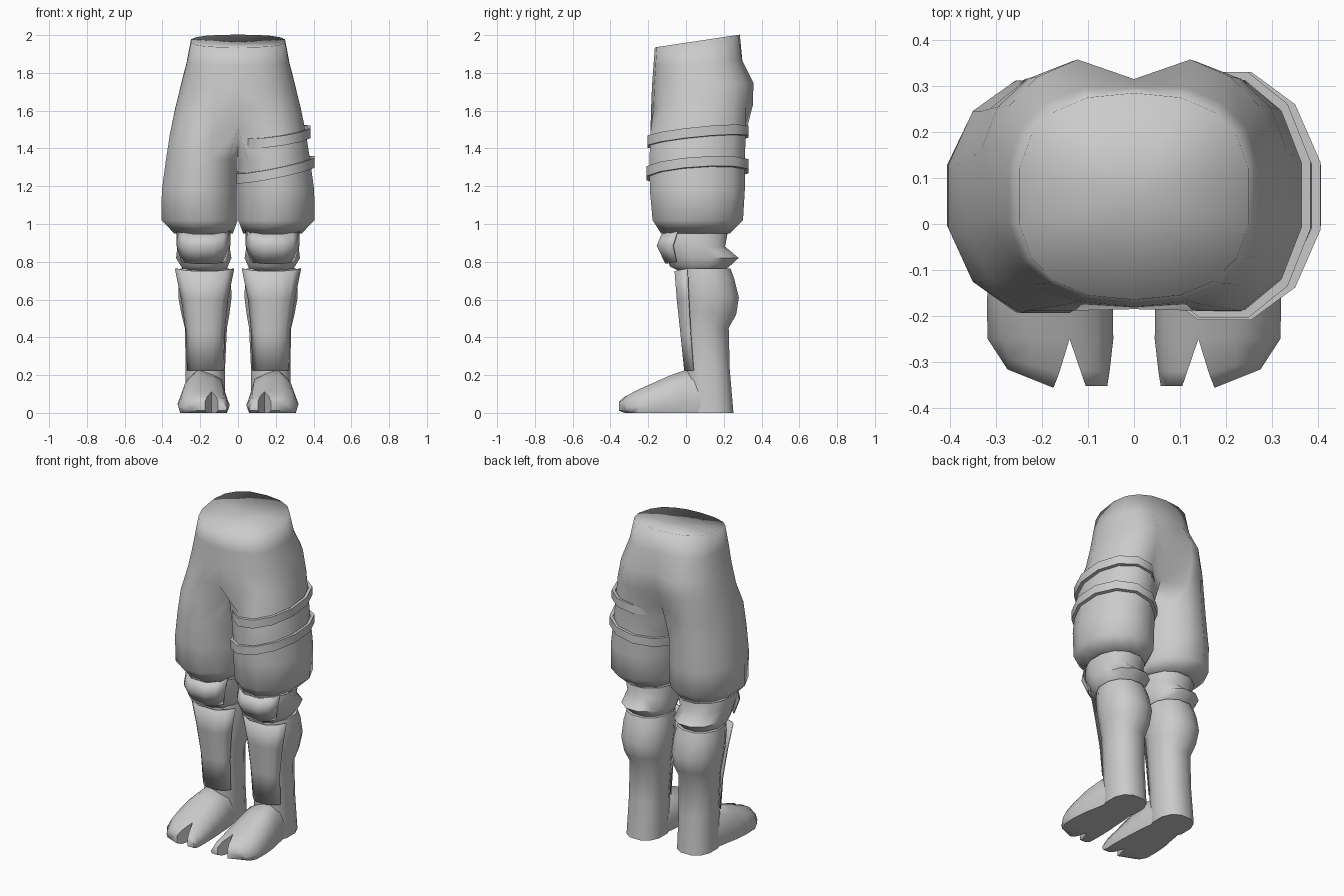
import bpy, bmesh
from math import sin, cos, pi, radians

if "Cube" in bpy.data.objects:
    bpy.data.objects.remove(bpy.data.objects["Cube"])


def spow(v, e):
    return (abs(v) ** e) * (1 if v >= 0 else -1)


def ring(z, x0, x1, y0, y1, n=2.05, tx=0.0, ty=0.0, count=12):
    """Rounded-box ring starting at the inner front corner."""
    cx, cy, rx, ry = (x0 + x1) / 2, (y0 + y1) / 2, (x1 - x0) / 2, (y1 - y0) / 2
    pts = []
    for i in range(count):
        a = radians(-135 + 360 * i / count)
        x = cx + rx * spow(cos(a), 2 / n)
        y = cy + ry * spow(sin(a), 2 / n)
        pts.append((x, y, z + tx * (x - cx) + ty * (y - cy)))
    return pts


def finish(name, bm, mirror=True, thick=0.0, angle=60):
    bmesh.ops.recalc_face_normals(bm, faces=bm.faces)
    me = bpy.data.meshes.new(name)
    bm.to_mesh(me)
    bm.free()
    ob = bpy.data.objects.new(name, me)
    bpy.context.collection.objects.link(ob)
    bpy.ops.object.select_all(action='DESELECT')
    ob.select_set(True)
    bpy.context.view_layer.objects.active = ob
    bpy.ops.object.shade_smooth_by_angle(angle=radians(angle))
    if thick:
        m = ob.modifiers.new("thickness", 'SOLIDIFY')
        m.thickness = thick
        m.offset = 0
    if mirror:
        ob.modifiers.new("mirror", 'MIRROR')
    return ob


def bridge(bm, a, b, closed=True):
    n = len(a)
    for i in range(n if closed else n - 1):
        j = (i + 1) % n
        bm.faces.new((a[i], a[j], b[j], b[i]))


def add_loft(bm, rows, closed=True, cap0=False, cap1=False):
    vs = [[bm.verts.new(p) for p in r] for r in rows]
    for a, b in zip(vs, vs[1:]):
        bridge(bm, a, b, closed)
    if cap0:
        bm.faces.new(vs[0])
    if cap1:
        bm.faces.new(vs[-1])
    return vs


# Trousers: half-rings for the hips, closed rings for the thigh
def hip_ring(z0, slope, X, y0, y1, groove):
    pts = []
    for i in range(10):
        t = pi * i / 9
        x = 0.0 if i in (0, 9) else X * sin(t) ** 0.85
        y = (y0 + y1) / 2 - (y1 - y0) / 2 * spow(cos(t), 0.75)
        if i == 9:
            y -= groove
        pts.append((x, y, z0 + slope * (y - y0)))
    return pts


bm = bmesh.new()
hips = add_loft(bm, [
    hip_ring(1.935, 0.15, 0.252, -0.165, 0.285, 0.0),
    hip_ring(1.84, 0.06, 0.275, -0.172, 0.308, 0.01),
    hip_ring(1.73, 0.03, 0.305, -0.18, 0.37, 0.055),
    hip_ring(1.61, 0.03, 0.335, -0.185, 0.366, 0.068)], closed=False)
crotch = ring(1.48, 0.0, 0.366, -0.197, 0.325)
for i, y, z in ((0, -0.09, 1.51), (9, 0.24, 1.50), (10, 0.14, 1.44), (11, 0.0, 1.44)):
    crotch[i] = (0.0, y, z)
thigh = add_loft(bm, [
    crotch,
    ring(1.34, -0.005, 0.388, -0.202, 0.32),
    ring(1.18, -0.005, 0.41, -0.2, 0.32),
    ring(1.02, -0.005, 0.413, -0.185, 0.31),
    ring(0.95, 0.022, 0.342, -0.138, 0.238),
    ring(0.97, 0.05, 0.30, -0.09, 0.19)])
bridge(bm, hips[-1], thigh[0][:10], closed=False)
# closed top, fanned from a point on the centre line
hub = bm.verts.new((0, 0.06, 1.955))
for a, b in zip(hips[0], hips[0][1:]):
    bm.faces.new((a, b, hub))
finish("trousers", bm, angle=120)

# Two slanted flat straps around one thigh
for name, z, tx, ty, (x0, x1, y0, y1) in (
        ("upper_thigh_strap", 1.463, 0.13, 0.10, (0.0, 0.39, -0.214, 0.34)),
        ("lower_thigh_strap", 1.287, 0.20, 0.07, (-0.018, 0.412, -0.218, 0.34))):
    bm = bmesh.new()
    rows = []
    for inset, dz in ((0.02, -0.026), (0, -0.026), (0, 0.026), (0.02, 0.026)):
        rows.append(ring(z + dz, x0 + inset, x1 - inset, y0 + inset,
                         y1 - inset, tx=tx, ty=ty))
    add_loft(bm, rows)
    finish(name, bm, mirror=False, angle=40)

# Knee wrap with a flared fold at the back
bm = bmesh.new()
add_loft(bm, [
    ring(1.0, 0.05, 0.31, -0.10, 0.20, n=2.4),
    ring(0.95, 0.035, 0.33, -0.125, 0.225, n=2.4),
    ring(0.88, 0.04, 0.325, -0.13, 0.212, n=2.4),
    ring(0.82, 0.03, 0.333, -0.108, 0.285),
    ring(0.775, 0.05, 0.305, -0.09, 0.235),
    ring(0.75, 0.06, 0.29, -0.04, 0.20)], cap0=True, cap1=True)
finish("knee_wrap", bm)


# Plates bent around the front of the leg
def plate_row(z, cx, w, y, d, lift=0.0):
    return [(cx + u * w, y + k * d, z + lift * k) for u, k in
            ((-1, 1), (-0.75, 0.45), (-0.38, 0.06), (0.38, 0.06), (0.75, 0.45), (1, 1))]


bm = bmesh.new()
add_loft(bm, [plate_row(0.945, 0.183, 0.14, -0.132, 0.09, 0.02),
              plate_row(0.885, 0.183, 0.14, -0.158, 0.09),
              plate_row(0.79, 0.183, 0.115, -0.11, 0.06, 0.01)], closed=False)
finish("knee_pad", bm, thick=0.006)

bm = bmesh.new()
add_loft(bm, [plate_row(0.75, 0.177, 0.155, -0.062, 0.07, 0.015),
              plate_row(0.60, 0.177, 0.122, -0.05, 0.065),
              plate_row(0.42, 0.173, 0.10, -0.03, 0.055),
              plate_row(0.225, 0.173, 0.095, -0.01, 0.05)], closed=False)
finish("shin_guard", bm, thick=0.006)

# Boot shaft with a bulging calf, running down into the heel
bm = bmesh.new()
add_loft(bm, [
    ring(0.765, 0.045, 0.31, -0.045, 0.24, n=2.2),
    ring(0.71, 0.033, 0.32, -0.045, 0.26, n=2.2),
    ring(0.61, 0.03, 0.32, -0.035, 0.285, n=2.2),
    ring(0.52, 0.042, 0.303, -0.025, 0.27, n=2.2),
    ring(0.45, 0.055, 0.285, -0.02, 0.23, n=2.2),
    ring(0.23, 0.066, 0.28, -0.003, 0.235, n=2.4),
    ring(0.0, 0.066, 0.285, -0.003, 0.255, n=2.4)], cap0=True, cap1=True)
finish("boot_shaft", bm)


# Split-toe foot, lofted from the ankle forward to the toes
def foot_row(section, y, x0, x1, h, skew=0.0, z0=0.0):
    return [(x0 + u * (x1 - x0), y + skew * u, z0 + v * (h - z0))
            for u, v in section]


WHOLE = ((0.05, 0), (0, 0.3), (0.12, 0.78), (0.35, 0.9),
         (0.65, 1), (0.88, 0.78), (1, 0.3), (0.95, 0))
BIG = ((0.14, 0), (0, 0.3), (0.34, 0.78), (1, 0.9), (1, 0))
OUTER = ((0, 0), (0, 0.9), (0.46, 1), (0.82, 0.78), (1, 0.3), (0.92, 0))
bm = bmesh.new()
add_loft(bm, [
    foot_row(WHOLE, 0.14, 0.08, 0.27, 0.20),
    foot_row(WHOLE, 0.0, 0.058, 0.295, 0.228),
    foot_row(WHOLE, -0.08, 0.052, 0.312, 0.20),
    foot_row(WHOLE, -0.17, 0.046, 0.32, 0.16),
    foot_row(WHOLE, -0.25, 0.045, 0.318, 0.125)], cap0=True)
# big toe, then the grouped outer toes
add_loft(bm, [
    foot_row(BIG, -0.25, 0.045, 0.14, 0.125),
    foot_row(BIG, -0.32, 0.053, 0.116, 0.095),
    foot_row(BIG, -0.352, 0.058, 0.105, 0.065, z0=0.012)], cap1=True)
add_loft(bm, [
    foot_row(OUTER, -0.25, 0.14, 0.318, 0.125),
    foot_row(OUTER, -0.325, 0.163, 0.295, 0.095, skew=0.04),
    foot_row(OUTER, -0.356, 0.175, 0.275, 0.065, skew=0.04, z0=0.012)], cap1=True)
bmesh.ops.remove_doubles(bm, verts=bm.verts, dist=0.003)
finish("split_toe_foot", bm)
